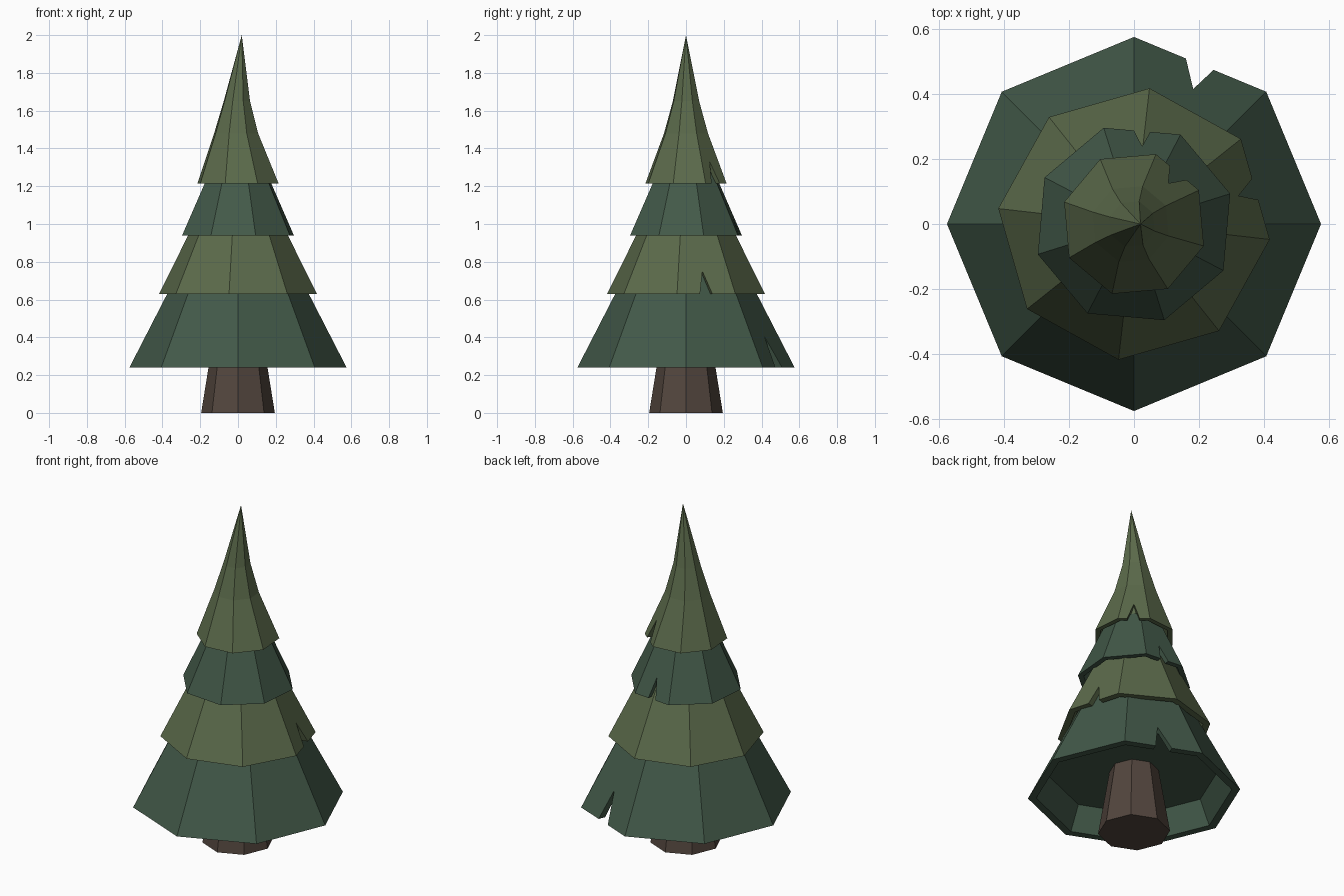
import bpy, bmesh, math
from mathutils import Vector

if "Cube" in bpy.data.objects:
    bpy.data.objects.remove(bpy.data.objects["Cube"])


def material(name, rgb):
    m = bpy.data.materials.new(name)
    m.diffuse_color = (*rgb, 1)
    m.use_nodes = True
    m.node_tree.nodes["Principled BSDF"].inputs["Base Color"].default_value = m.diffuse_color
    return m


DARK = material("dark_green", (0.055, 0.10, 0.066))
OLIVE = material("olive_green", (0.105, 0.145, 0.07))
BARK = material("bark", (0.085, 0.06, 0.047))


def to_object(name, bm, mat):
    bmesh.ops.recalc_face_normals(bm, faces=bm.faces)
    me = bpy.data.meshes.new(name)
    bm.to_mesh(me)
    bm.free()
    if mat:
        me.materials.append(mat)
    ob = bpy.data.objects.new(name, me)
    bpy.context.collection.objects.link(ob)
    return ob


def eight_sided(name, rings, turn, mat):
    """Stack of octagon rings (radius, z, x shift), capped at both ends."""
    bm = bmesh.new()
    loops = []
    for r, z, cx in rings:
        angles = [math.radians(turn + 45 * i) for i in range(8)]
        loops.append([bm.verts.new((cx + r * math.cos(a), r * math.sin(a), z))
                      for a in angles])
    for lo, hi in zip(loops, loops[1:]):
        for i in range(8):
            j = (i + 1) % 8
            bm.faces.new((lo[i], lo[j], hi[j], hi[i]))
    bm.faces.new(loops[0][::-1])
    bm.faces.new(loops[-1])
    bmesh.ops.remove_doubles(bm, verts=bm.verts, dist=1e-4)
    return to_object(name, bm, mat)


def cut_notch(ob, left, tip, right, angle):
    """Cut a triangular tear through the hem, along the face normal."""
    n = Vector((math.cos(math.radians(angle)), math.sin(math.radians(angle)), 0))
    tip = Vector(tip)
    pts = [tip]
    for p in (left, right):
        p = Vector(p)
        p -= n * (p - tip).dot(n)
        pts.append(p + (p - tip) * 0.15)
    bm = bmesh.new()
    a = [bm.verts.new(p - n * 0.03) for p in pts]
    b = [bm.verts.new(p + n * 0.2) for p in pts]
    bm.faces.new(a)
    bm.faces.new(b[::-1])
    for i in range(3):
        j = (i + 1) % 3
        bm.faces.new((a[i], a[j], b[j], b[i]))
    cutter = to_object("notch_cutter", bm, None)
    cutter.hide_render = True
    mod = ob.modifiers.new("notch", 'BOOLEAN')
    mod.operation = 'DIFFERENCE'
    mod.solver = 'EXACT'
    mod.object = cutter
    bpy.context.view_layer.objects.active = ob
    bpy.ops.object.modifier_apply(modifier=mod.name)
    bpy.data.objects.remove(cutter)


# Trunk
eight_sided("trunk", [(0.195, 0, 0), (0.132, 0.39, 0)], 0, BARK)

# Foliage tiers: name, material, turn, hem thickness, recess depth,
# outer rings, notch (x, y) points, notch tip height, notch face angle
tiers = [
    ("foliage_bottom", DARK, 0, 0.045, 0.14,
     [(0.575, 0.24, 0), (0.313, 0.75, 0)],
     [(0.16, 0.51), (0.18, 0.41), (0.245, 0.475)], 0.405, 67.5),
    ("foliage_lower", OLIVE, -6.5, 0.04, 0.10,
     [(0.42, 0.63, 0), (0.226, 1.02, 0)],
     [(0.365, 0.14), (0.315, 0.085), (0.385, 0.075)], 0.75, 16),
    ("foliage_upper", DARK, 17.5, 0.032, 0.08,
     [(0.31, 0.94, 0), (0.155, 1.28, 0)],
     [(0.0, 0.29), (0.025, 0.24), (0.05, 0.285)], 1.05, 85),
    ("foliage_top", OLIVE, 27.5, 0.028, 0.06,
     [(0.225, 1.215, 0), (0.122, 1.48, -0.01), (0.073, 1.65, -0.006),
      (0, 2.0, 0.02)],
     [(0.112, 0.18), (0.108, 0.128), (0.165, 0.14)], 1.33, 50),
]
for name, mat, turn, thick, deep, outer, notch, tip_z, angle in tiers:
    r, z, _ = outer[0]
    hollow = [(r - thick - deep * 0.45, z + deep, 0), (r - thick, z, 0)]
    ob = eight_sided(name, hollow + outer, turn, mat)
    heights = (z, tip_z, z)
    cut_notch(ob, *[(*p, h) for p, h in zip(notch, heights)], angle)
